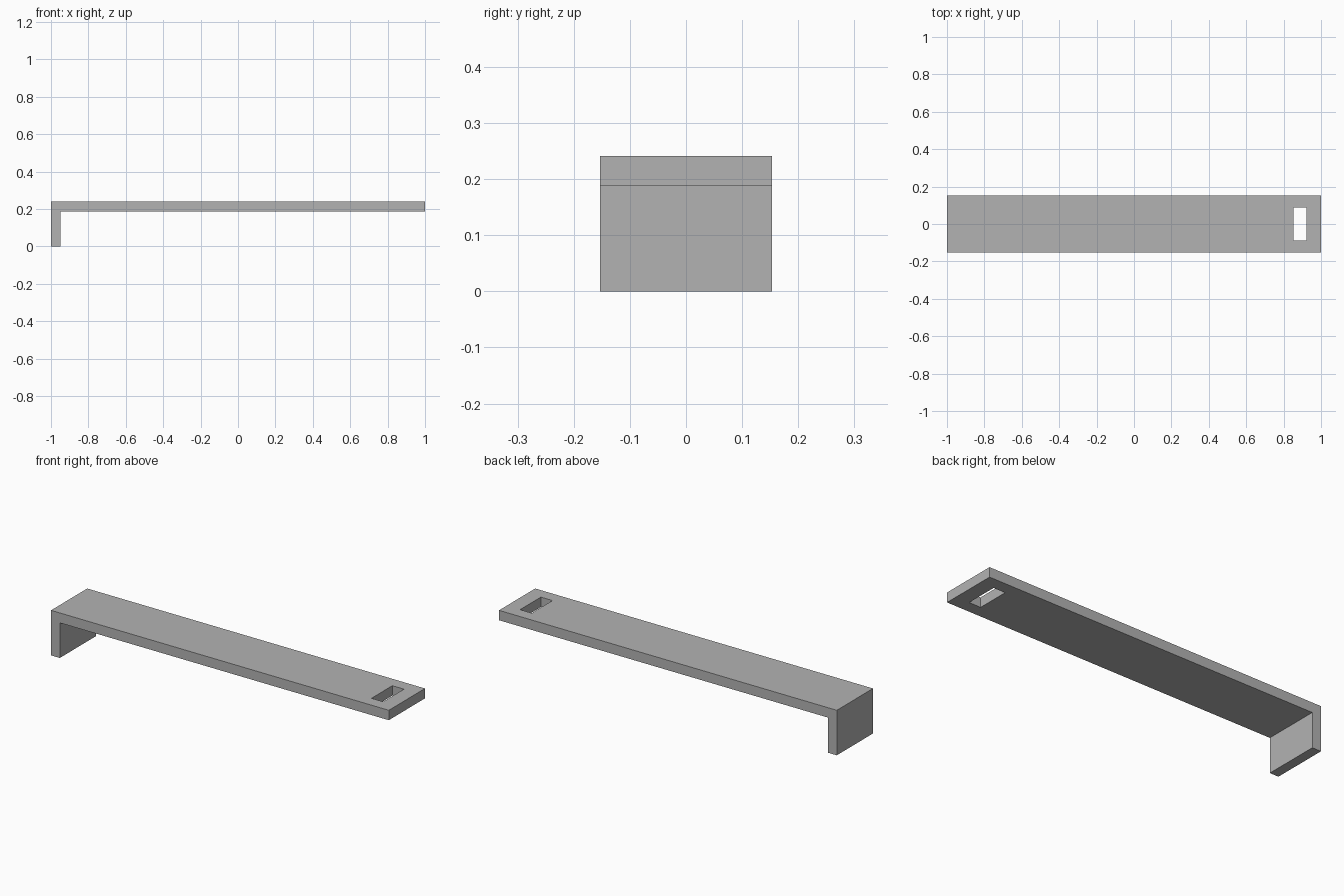
import bpy, bmesh

if "Cube" in bpy.data.objects:
    bpy.data.objects.remove(bpy.data.objects["Cube"])

HALF_W = 0.153   # half width along y
TOP, UNDER = 0.241, 0.188

grey = bpy.data.materials.new("plain grey")
grey.diffuse_color = (0.45, 0.45, 0.45, 1)
grey.use_nodes = True
grey.node_tree.nodes["Principled BSDF"].inputs["Base Color"].default_value = grey.diffuse_color


def add_object(name, bm):
    bmesh.ops.recalc_face_normals(bm, faces=bm.faces)
    mesh = bpy.data.meshes.new(name)
    bm.to_mesh(mesh)
    bm.free()
    obj = bpy.data.objects.new(name, mesh)
    bpy.context.collection.objects.link(obj)
    mesh.materials.append(grey)
    return obj


def extrude_profile(name, points, y0, y1):
    """Extrude an x-z outline along y."""
    bm = bmesh.new()
    face = bm.faces.new([bm.verts.new((x, y0, z)) for x, z in points])
    new = bmesh.ops.extrude_face_region(bm, geom=[face])["geom"]
    verts = [v for v in new if isinstance(v, bmesh.types.BMVert)]
    bmesh.ops.translate(bm, verts=verts, vec=(0, y1 - y0, 0))
    return add_object(name, bm)


# L-shaped bracket: long flat bar with a short leg at the left end
bracket = extrude_profile("bracket", [
    (-1, 0), (-0.948, 0), (-0.948, UNDER), (1, UNDER), (1, TOP), (-1, TOP),
], -HALF_W, HALF_W)

# Rectangular slot through the free end of the bar
cutter = extrude_profile("slot_cutter", [
    (0.852, 0.1), (0.921, 0.1), (0.921, 0.3), (0.852, 0.3),
], -0.088, 0.088)
cutter.hide_render = True
cutter.hide_set(True)

slot = bracket.modifiers.new("slot", 'BOOLEAN')
slot.operation = 'DIFFERENCE'
slot.solver = 'EXACT'
slot.object = cutter
